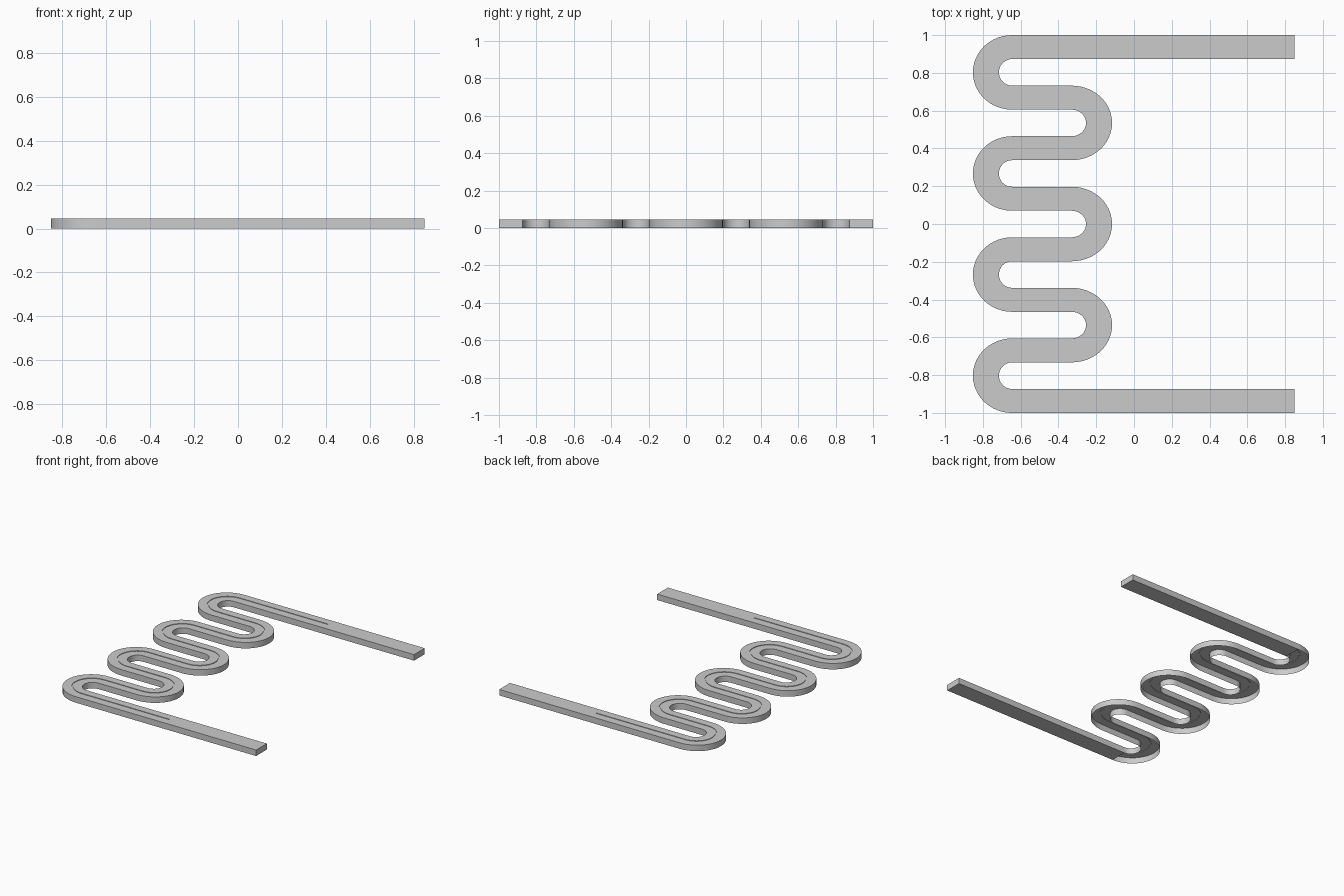
import bpy, bmesh, math

if "Cube" in bpy.data.objects:
    bpy.data.objects.remove(bpy.data.objects["Cube"])

H = 0.045            # strip height
HALF = 0.0635        # half width on the straights
WIDER = 0.0055       # extra half width at the tip of each bend
GROOVE, DEPTH = 0.005, 0.004
PITCH, Y0 = 0.2676, 0.9365
LEFT, RIGHT = -0.645, -0.33
STEPS = 24

# Centre line stations: x, y, tangent, half width, groove depth
stations = []


def add(x, y, tx, ty, half=HALF, depth=DEPTH):
    n = math.hypot(tx, ty)
    stations.append((x, y, tx / n, ty / n, half, depth))


def bend(cx, y_top, side, a):
    """Half-ellipse turn from one bar down to the next."""
    b = PITCH / 2
    for k in range(STEPS + 1):
        t = math.pi * k / STEPS
        add(cx + side * a * math.sin(t), y_top - b + b * math.cos(t),
            side * a * math.cos(t), -b * math.sin(t),
            HALF + WIDER * math.sin(t) ** 2)


add(0.85, Y0, -1, 0, depth=0)
add(0.09, Y0, -1, 0, depth=0)
add(0.09, Y0, -1, 0)
for i in range(7):
    if i % 2 == 0:
        bend(LEFT, Y0 - i * PITCH, -1, 0.139)
    else:
        bend(RIGHT, Y0 - i * PITCH, 1, 0.145)
add(0.09, -Y0, 1, 0)
add(0.09, -Y0, 1, 0, depth=0)
add(0.85, -Y0, 1, 0, depth=0)

# Sweep an open-bottomed channel section with a fine groove on top
bm = bmesh.new()
rings = []
for x, y, tx, ty, w, d in stations:
    section = [(-w, 0), (-w, H), (-GROOVE, H), (-GROOVE, H - d),
               (GROOVE, H - d), (GROOVE, H), (w, H), (w, 0)]
    rings.append([bm.verts.new((x - ty * s, y + tx * s, z)) for s, z in section])
for r, q in zip(rings, rings[1:]):
    for j in range(7):
        bm.faces.new((r[j], q[j], q[j + 1], r[j + 1]))

# Closed undersides of the two long legs, and their end caps
n = len(rings)
for i in (0, 1, 2, n - 4, n - 3, n - 2):
    r, q = rings[i], rings[i + 1]
    bm.faces.new((r[7], q[7], q[0], r[0]))
bm.faces.new(rings[0])
bm.faces.new(rings[-1][::-1])
bmesh.ops.remove_doubles(bm, verts=bm.verts[:], dist=1e-5)

mesh = bpy.data.meshes.new("serpentine_strip")
bm.to_mesh(mesh)
bm.free()
strip = bpy.data.objects.new("serpentine_strip", mesh)
bpy.context.collection.objects.link(strip)
bpy.context.view_layer.objects.active = strip
strip.select_set(True)
bpy.ops.object.shade_smooth_by_angle(angle=math.radians(30))
